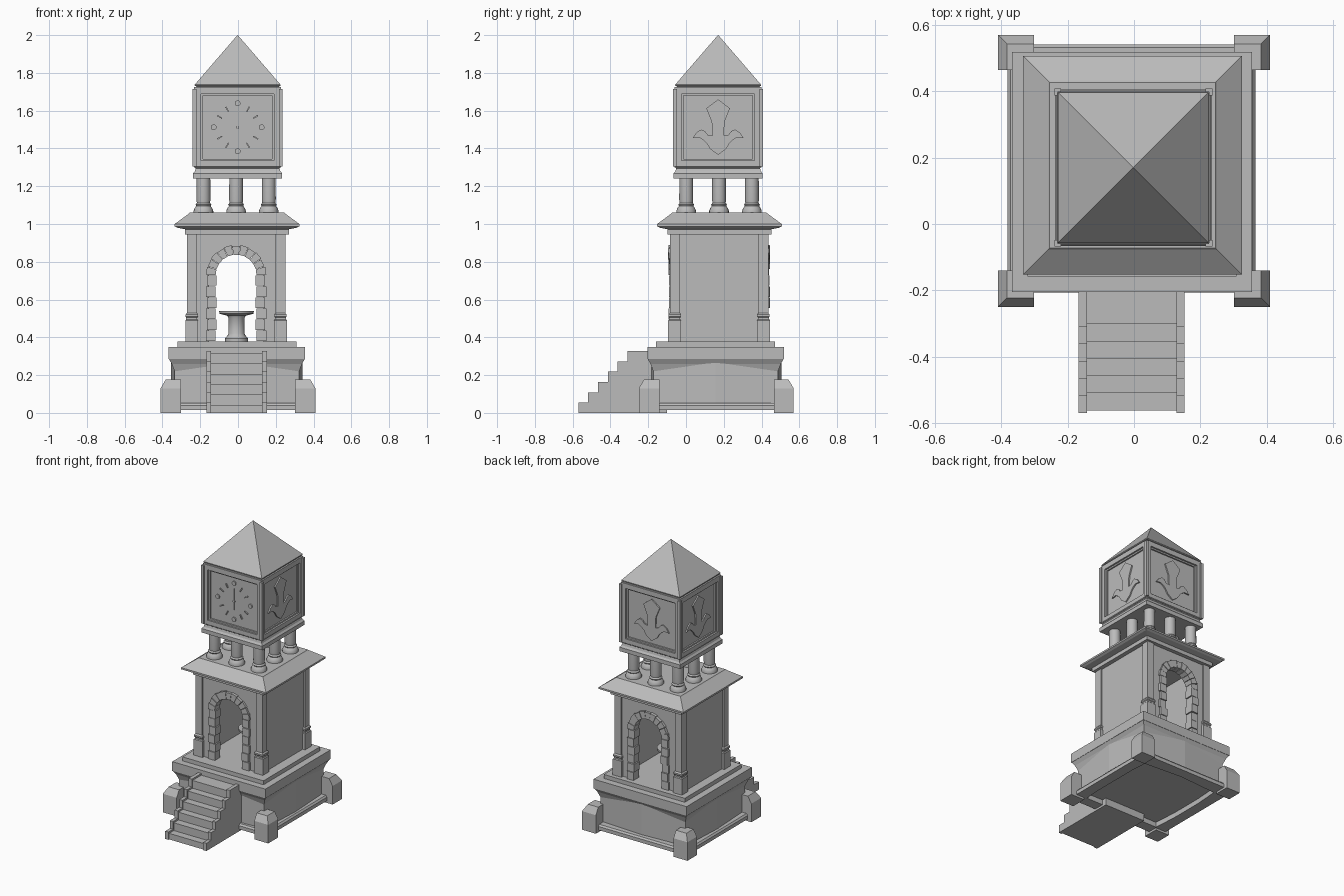
import bpy, bmesh, math, random
from mathutils import Matrix, Vector

random.seed(4)
if "Cube" in bpy.data.objects:
    bpy.data.objects.remove(bpy.data.objects["Cube"])

stone = bpy.data.materials.new("grey stone")
stone.use_nodes = True
stone.diffuse_color = (0.5, 0.5, 0.5, 1)
stone.node_tree.nodes["Principled BSDF"].inputs["Base Color"].default_value = (0.5, 0.5, 0.5, 1)


def finish(name, bm):
    bmesh.ops.recalc_face_normals(bm, faces=bm.faces)
    mesh = bpy.data.meshes.new(name)
    bm.to_mesh(mesh)
    bm.free()
    mesh.materials.append(stone)
    obj = bpy.data.objects.new(name, mesh)
    bpy.context.collection.objects.link(obj)
    return obj


def loft(name, rings):
    """Skin closed rings of points and cap both ends."""
    bm = bmesh.new()
    rows = [[bm.verts.new(p) for p in ring] for ring in rings]
    n = len(rows[0])
    for a, b in zip(rows, rows[1:]):
        for i in range(n):
            j = (i + 1) % n
            bm.faces.new((a[i], a[j], b[j], b[i]))
    bm.faces.new(rows[0])
    bm.faces.new(rows[-1])
    return finish(name, bm)


def rect(x0, x1, y0, y1, z):
    return [(x0, y0, z), (x1, y0, z), (x1, y1, z), (x0, y1, z)]


def stack(name, centre, profile):
    """Square block whose half width follows (half, z) pairs."""
    cx, cy = centre
    return loft(name, [rect(cx - h, cx + h, cy - h, cy + h, z) for h, z in profile])


def box(name, x0, x1, y0, y1, z0, z1):
    return loft(name, [rect(x0, x1, y0, y1, z0), rect(x0, x1, y0, y1, z1)])


def plate(name, pts, near, far, side, centre):
    """Extrude a (u, z) outline outward on side 0 front, 1 right, 2 back, 3 left."""
    turn = Matrix.Translation((*centre, 0)) @ Matrix.Rotation(side * math.pi / 2, 4, 'Z')
    return loft(name, [[turn @ Vector((u, -d, z)) for u, z in pts] for d in (near, far)])


def bar(name, u0, u1, z0, z1, near, far, side, centre):
    return plate(name, [(u0, z0), (u1, z0), (u1, z1), (u0, z1)], near, far, side, centre)


def lathe(name, centre, profile, sides=20):
    cx, cy = centre
    obj = loft(name, [[(cx + r * math.cos(2 * math.pi * i / sides),
                        cy + r * math.sin(2 * math.pi * i / sides), z)
                       for i in range(sides)] for r, z in profile])
    bpy.ops.object.select_all(action='DESELECT')
    obj.select_set(True)
    bpy.context.view_layer.objects.active = obj
    bpy.ops.object.shade_smooth_by_angle(angle=math.radians(35))
    return obj


BASE = (-0.006, 0.157)
TOWER = (-0.01, 0.175)
TOP = (-0.002, 0.17)


# Hollow plinth with walls that fold out slightly in the middle
def folded(corner, middle, z):
    cx, cy = BASE
    signs = [(-1, -1), (0, -1), (1, -1), (1, 0), (1, 1), (0, 1), (-1, 1), (-1, 0)]
    return [(cx + sx * (corner if sx and sy else middle),
             cy + sy * (corner if sx and sy else middle), z) for sx, sy in signs]


loft("plinth_walls", [folded(0.29, 0.31, 0.19), folded(0.29, 0.31, 0.015),
                      folded(0.33, 0.348, 0.015), folded(0.33, 0.348, 0.285)])
stack("plinth_cove", BASE, [(0.325, 0.19), (0.33, 0.22), (0.345, 0.26), (0.36, 0.285)])
stack("plinth_cap", BASE, [(0.362, 0.285), (0.362, 0.35)])
stack("tower_floor", BASE, [(0.315, 0.35), (0.315, 0.378)])
stack("plinth_skirting", (-0.008, 0.167),
      [(0.30, 0.05), (0.30, 0.015), (0.374, 0.015), (0.374, 0.04), (0.365, 0.052), (0.3, 0.052)])

# Corner posts with their two outer top edges bevelled
for sx in (-1, 1):
    for sy, y_out, y_in in ((-1, -0.25, -0.14), (1, 0.57, 0.465)):
        xs, xb, xi = 0.41 * sx, 0.383 * sx, 0.302 * sx
        yb = y_out - 0.027 * sy
        loft("corner_post", [rect(xs, xi, y_out, y_in, 0), rect(xs, xi, y_out, y_in, 0.13),
                             rect(xb, xi, yb, y_in, 0.176)])


# Stairs: stepped side cheeks with slightly lower treads between
def stair_outline(y0, drop):
    pts = [(-0.1, 0.0), (y0, 0.0)]
    for i in range(6):
        y = y0 + 0.052 * i
        z = 0.0545 * (i + 1) - drop
        pts += [(y, z), (y + 0.052, z)]
    return pts + [(-0.1, pts[-1][1])]


def stairs(name, x0, x1, y0, drop):
    pts = stair_outline(y0, drop)
    loft(name, [[(x, y, z) for y, z in pts] for x in (x0, x1)])


stairs("stair_cheek_right", -0.167, -0.142, -0.57, 0)
stairs("stair_cheek_left", 0.128, 0.153, -0.57, 0)
stairs("stair_treads", -0.142, 0.128, -0.562, 0.012)

# Tower walls: plain sides, arched openings front and back
SPRING, R_IN, R_OUT = 0.73, 0.108, 0.16
arch = [(R_OUT * 0.9 * math.cos(math.pi * i / 16), SPRING + R_OUT * 0.9 * math.sin(math.pi * i / 16))
        for i in range(17)]
outline = ([(0.24, 0.375), (0.24, 0.95), (-0.24, 0.95), (-0.24, 0.375), (-R_OUT * 0.9, 0.375)]
           + arch[::-1] + [(R_OUT * 0.9, 0.375)])
for side in (0, 2):
    plate("arched_wall", outline, 0.215, 0.25, side, TOWER)
    # Jamb blocks and wedge stones framing the arch
    for s in (-1, 1):
        for i in range(6):
            z0 = 0.378 + i * 0.0587
            edge = R_OUT - 0.006 * (i % 2)
            inner = R_IN - 0.005 * (i % 2)
            bar("jamb_stone", s * inner, s * edge, z0 + 0.002, z0 + 0.057,
                0.208, 0.262 + random.uniform(0, 0.008), side, TOWER)
    count = 11
    for i in range(count):
        a0 = math.pi * (i + 0.03) / count
        a1 = math.pi * (i + 0.97) / count
        out = R_OUT - 0.004 * (i % 2)
        pts = [(r * math.cos(a), SPRING + r * math.sin(a))
               for r, a in ((R_IN, a0), (out, a0), (out, a1), (R_IN, a1))]
        plate("arch_stone", pts, 0.208, 0.262 + random.uniform(0, 0.008), side, TOWER)
for side in (1, 3):
    bar("side_wall", -0.24, 0.24, 0.375, 0.95, 0.215, 0.25, side, TOWER)

# Corner pilasters with a stepped foot
for sx in (-1, 1):
    for sy in (-1, 1):
        stack("pilaster", (TOWER[0] + sx * 0.235, TOWER[1] + sy * 0.235),
              [(0.034, 0.375), (0.034, 0.49), (0.029, 0.495), (0.029, 0.505), (0.033, 0.51),
               (0.033, 0.52), (0.026, 0.53), (0.026, 0.95)])

# Pedestal basin inside the tower
lathe("basin", (-0.008, 0.175), [(0.06, 0.375), (0.06, 0.395), (0.048, 0.41), (0.043, 0.42),
                                 (0.043, 0.505), (0.05, 0.515), (0.09, 0.525), (0.092, 0.54)], 16)

# Lower roof ledge
stack("roof_ledge", (-0.005, 0.177), [(0.275, 0.945), (0.275, 0.972), (0.315, 0.98), (0.33, 0.988),
                                      (0.33, 1.0), (0.255, 1.055), (0.25, 1.06)])

# Ring of eight columns
for i in (-1, 0, 1):
    for j in (-1, 0, 1):
        if i or j:
            lathe("column", (TOWER[0] + 0.173 * i, TOWER[1] + 0.174 * j),
                  [(0.052, 1.055), (0.052, 1.07), (0.046, 1.085), (0.038, 1.095), (0.042, 1.102),
                   (0.035, 1.112), (0.037, 1.13), (0.036, 1.245)])

# Clock housing
stack("housing_sill", TOP, [(0.236, 1.24), (0.236, 1.268), (0.226, 1.28), (0.222, 1.295), (0.232, 1.305)])
stack("housing_core", TOP, [(0.208, 1.3), (0.208, 1.725)])
for sx in (-1, 1):
    for sy in (-1, 1):
        stack("housing_corner", (TOP[0] + sx * 0.228, TOP[1] + sy * 0.228), [(0.01, 1.305), (0.01, 1.714)])

half_flower = [(0.0, 0.148), (0.063, 0.1), (0.034, 0.03), (0.03, -0.045), (0.055, -0.04),
               (0.07, -0.02), (0.09, -0.012), (0.115, -0.028), (0.136, -0.058), (0.1, -0.054),
               (0.08, -0.066), (0.06, -0.085), (0.042, -0.115), (0.0, -0.146)]
flower = half_flower + [(-u, z) for u, z in half_flower[-2:0:-1]]
MID = 1.512

for side in range(4):
    # Frame with an inner bead around each recessed panel
    for name, a, b, out in (("frame", 0.193, 0.228, 0.23), ("frame_bead", 0.183, 0.193, 0.218)):
        low, high = MID - a + 0.016, MID + a - 0.016
        wide = b - a
        for s in (-1, 1):
            bar(name + "_stile", s * a, s * b, low - wide, high + wide, 0.2, out, side, TOP)
        bar(name + "_top", -a, a, high, high + wide, 0.2, out, side, TOP)
        bar(name + "_bottom", -a, a, low - wide, low, 0.2, out, side, TOP)
    if side:
        plate("flower_relief", [(u, MID + z) for u, z in flower], 0.2, 0.217, side, TOP)

# Clock dial: round quarter marks, hour ticks, hub and hands
def disc(name, u, z, r):
    plate(name, [(u + r * math.cos(math.pi * i / 8), z + r * math.sin(math.pi * i / 8))
                 for i in range(16)], 0.2, 0.216, 0, TOP)


for hour in range(12):
    a = math.pi * hour / 6
    c, s = math.cos(a), math.sin(a)
    if hour % 3 == 0:
        disc("quarter_mark", 0.127 * c, MID + 0.127 * s, 0.015)
    else:
        plate("hour_tick", [(r * c - w * s, MID + r * s + w * c) for r, w in
                            ((0.095, -0.003), (0.125, -0.004), (0.125, 0.004), (0.095, 0.003))],
              0.2, 0.216, 0, TOP)
disc("hub", 0, MID, 0.008)
bar("hands", -0.002, 0.002, MID - 0.06, MID + 0.09, 0.2, 0.213, 0, TOP)

# Pyramid roof
stack("spire_roof", TOP, [(0.222, 1.715), (0.218, 1.728), (0.227, 1.732), (0.227, 1.738), (0.001, 2.0)])
